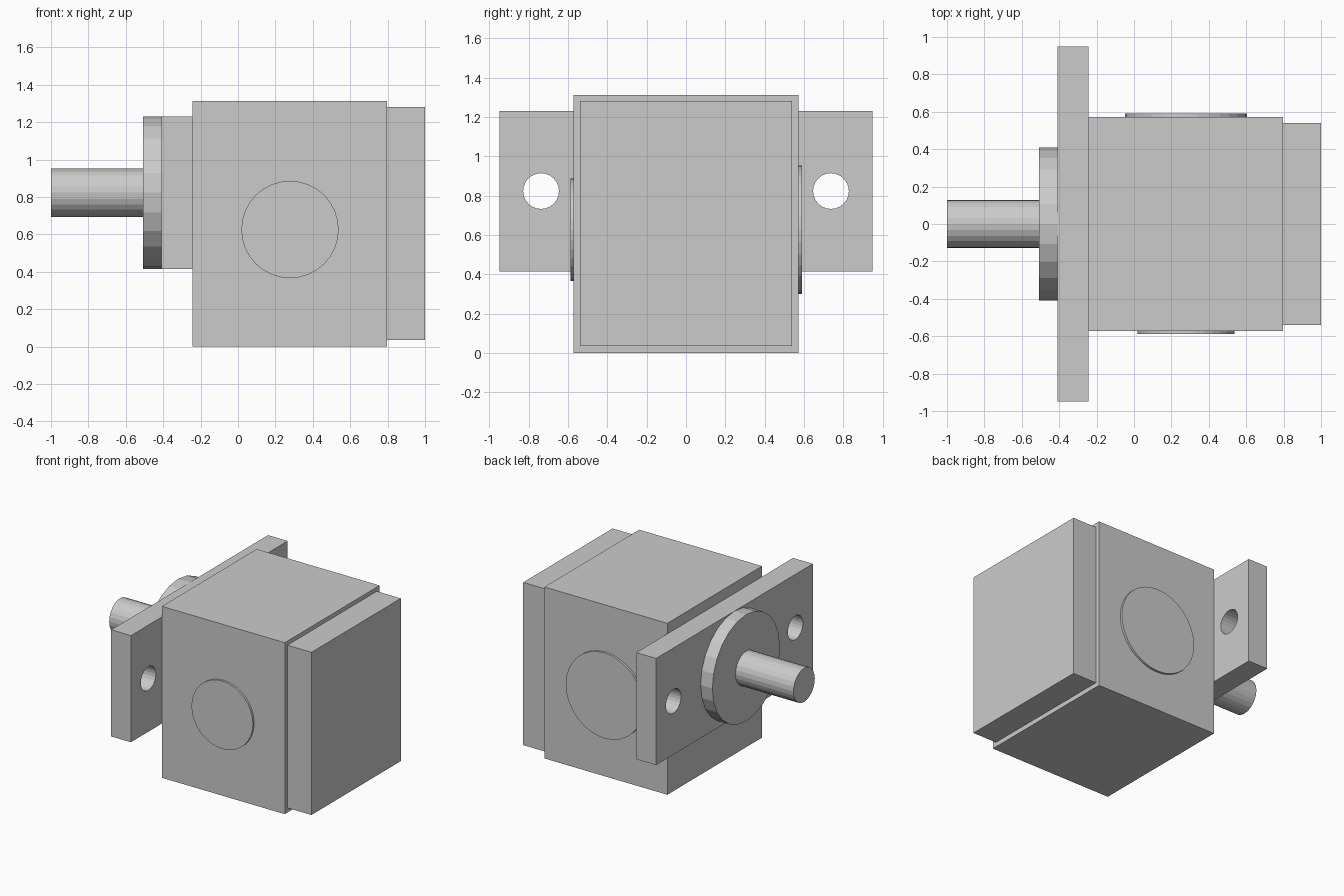
import bpy
import math
from mathutils import Matrix

if "Cube" in bpy.data.objects:
    bpy.data.objects.remove(bpy.data.objects["Cube"], do_unlink=True)

metal = bpy.data.materials.new("plain_grey")
metal.use_nodes = True
GREY = (0.6, 0.6, 0.6, 1)
metal.diffuse_color = GREY
metal.node_tree.nodes["Principled BSDF"].inputs["Base Color"].default_value = GREY


def finish(name):
    obj = bpy.context.object
    obj.name = name
    obj.data.materials.append(metal)
    return obj


def box(name, x, y, z):
    """Box spanning the (low, high) pairs on each axis."""
    spans = (x, y, z)
    bpy.ops.mesh.primitive_cube_add(size=1, location=[sum(s) / 2 for s in spans])
    obj = finish(name)
    obj.data.transform(Matrix.Diagonal([s[1] - s[0] for s in spans] + [1]))
    return obj


def cylinder(name, axis, radius, span, a, b, sides=24):
    """Flat-sided cylinder along x (a=y, b=z) or along y (a=x, b=z)."""
    mid = sum(span) / 2
    along_x = axis == "x"
    bpy.ops.mesh.primitive_cylinder_add(
        vertices=sides, radius=radius, depth=span[1] - span[0],
        location=(mid, a, b) if along_x else (a, mid, b))
    obj = finish(name)
    turn = "Y" if along_x else "X"
    obj.data.transform(Matrix.Rotation(math.pi / 2, 4, turn))
    return obj


SHAFT_Z = 0.823
PORT_X, PORT_Z = 0.278, 0.626

# Main housing and end cover
box("pump_body", (-0.243, 0.797), (-0.573, 0.573), (0, 1.312))
box("end_cover", (0.797, 1.0), (-0.54, 0.54), (0.035, 1.28))

# Mounting flange with two bolt holes
flange = box("mounting_flange", (-0.41, -0.243), (-0.948, 0.948), (0.415, 1.231))
for side, label in ((-1, "right"), (1, "left")):
    cutter = cylinder(label + "_bolt_hole_cutter", "x", 0.091, (-0.6, 0), side * 0.737, SHAFT_Z)
    cutter.hide_render = True
    cutter.hide_viewport = True
    cutter.display_type = "WIRE"
    cut = flange.modifiers.new(label + "_bolt_hole", "BOOLEAN")
    cut.operation = "DIFFERENCE"
    cut.solver = "EXACT"
    cut.object = cutter

# Pilot disc and drive shaft
cylinder("pilot_disc", "x", 0.408, (-0.509, -0.41), 0, SHAFT_Z)
cylinder("drive_shaft", "x", 0.129, (-1.0, -0.509), 0, SHAFT_Z)

# Raised round ports on the front and back
cylinder("front_port", "y", 0.26, (-0.588, -0.573), PORT_X, PORT_Z, 32)
cylinder("back_port", "y", 0.327, (0.573, 0.59), PORT_X, PORT_Z, 32)
